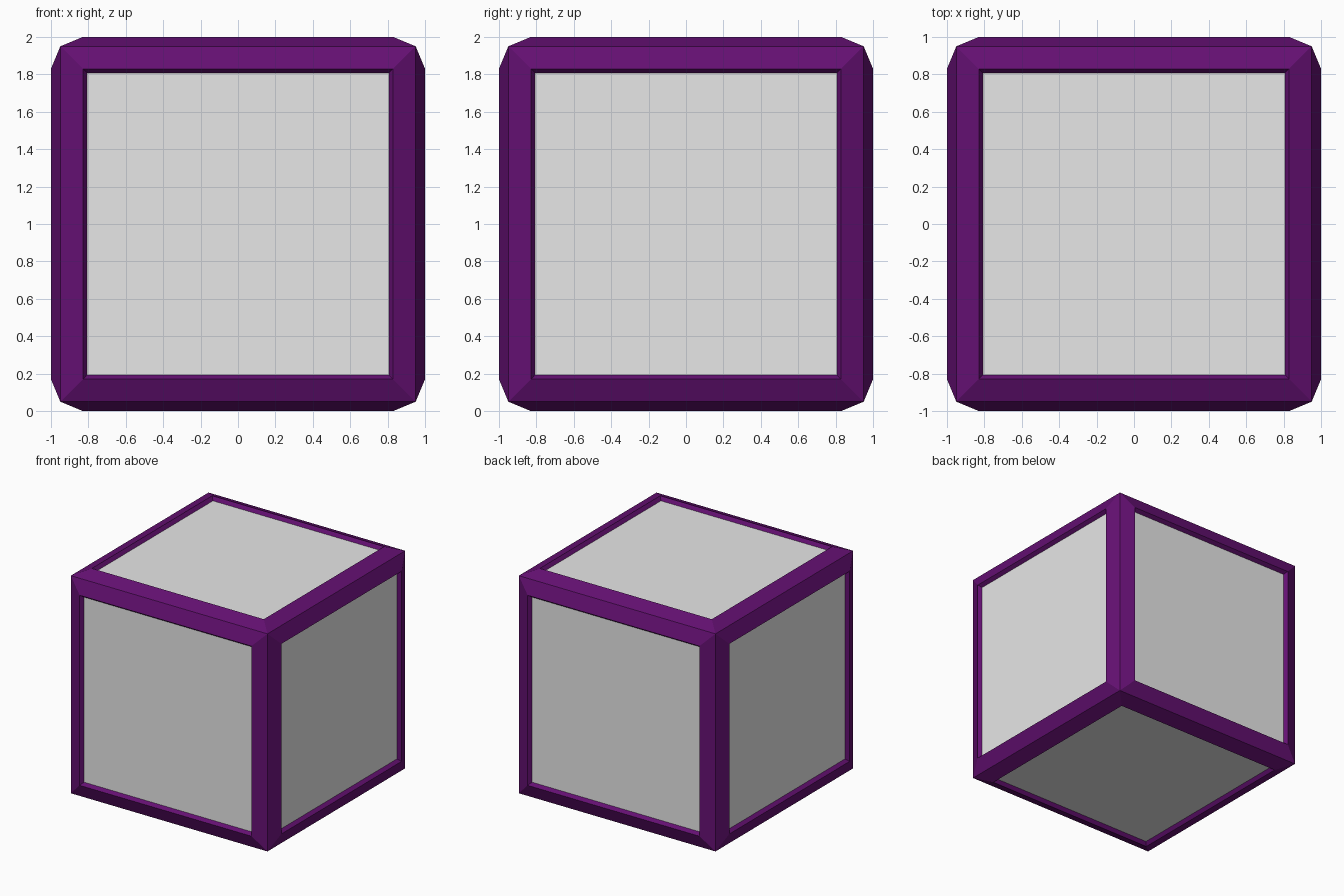
import bpy, bmesh
from mathutils import Matrix

if "Cube" in bpy.data.objects:
    bpy.data.objects.remove(bpy.data.objects["Cube"])


def material(name, rgb):
    m = bpy.data.materials.new(name)
    m.diffuse_color = (*rgb, 1)
    m.use_nodes = True
    m.node_tree.nodes["Principled BSDF"].inputs["Base Color"].default_value = m.diffuse_color
    return m


purple = material("deep purple", (0.127, 0.005, 0.168))
grey = material("light grey", (0.8, 0.8, 0.8))

# Core cube whose corners are slightly inside the raised rims
bm = bmesh.new()
bmesh.ops.create_cube(bm, size=1.9, matrix=Matrix.Translation((0, 0, 1)))
sides = bm.faces[:]

# Sloped rim rising outwards, then a narrow step back down to the panel
for thickness, depth in ((0.12, 0.05), (0.022, -0.03)):
    bmesh.ops.inset_individual(bm, faces=sides, thickness=thickness,
                               depth=depth, use_even_offset=True)

# The six remaining centre faces are the grey panels
for f in sides:
    f.material_index = 1

mesh = bpy.data.meshes.new("framed_cube")
bm.to_mesh(mesh)
bm.free()
mesh.materials.append(purple)
mesh.materials.append(grey)
bpy.context.collection.objects.link(bpy.data.objects.new("framed_cube", mesh))
